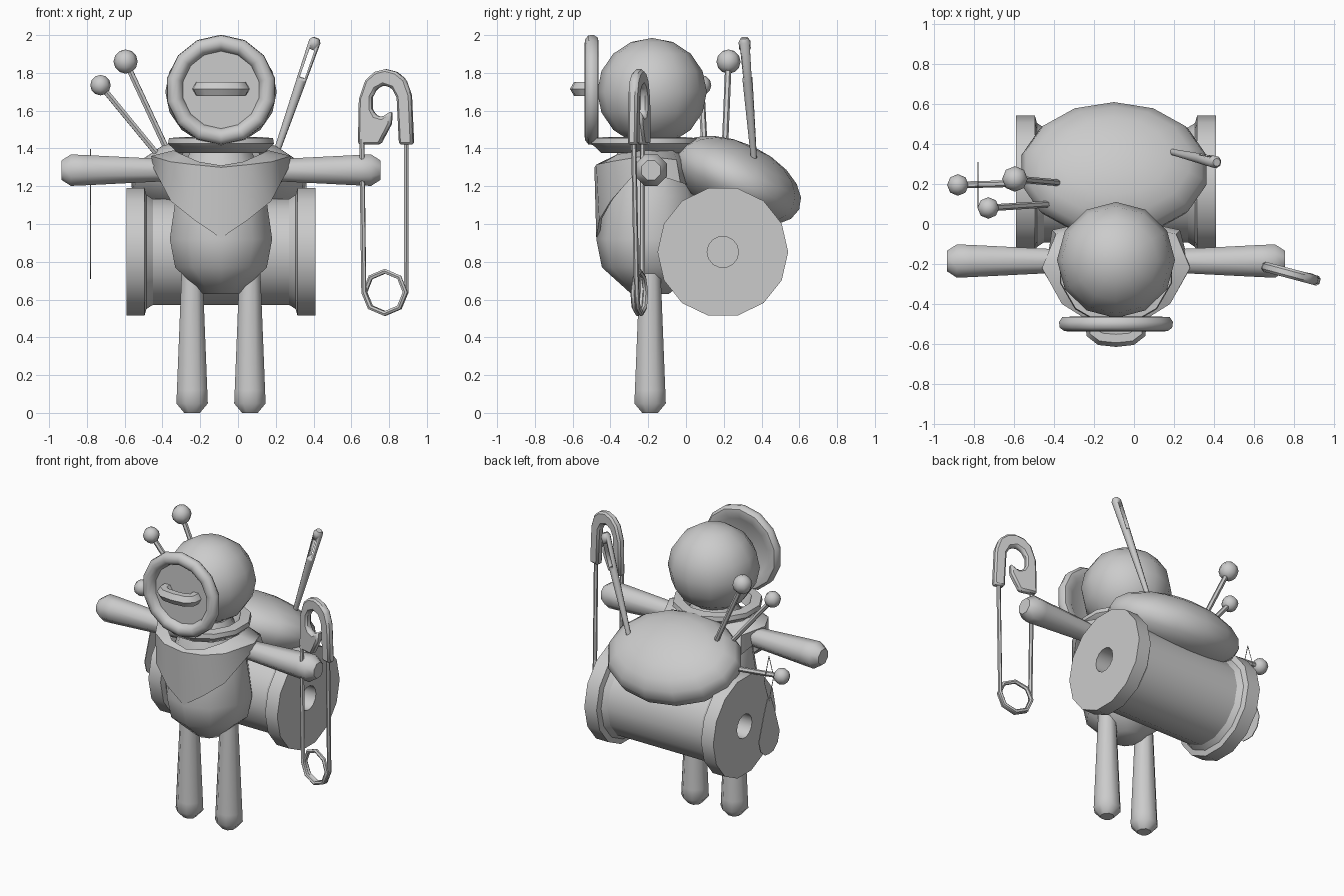
import bpy, bmesh, math
from mathutils import Vector, Matrix

if "Cube" in bpy.data.objects:
    bpy.data.objects.remove(bpy.data.objects["Cube"])

grey = bpy.data.materials.new("plain_grey")
grey.diffuse_color = (0.6, 0.6, 0.6, 1)
grey.use_nodes = True
grey.node_tree.nodes["Principled BSDF"].inputs["Base Color"].default_value = grey.diffuse_color
CX = -0.09                                   # doll's centre line


def finish(name, bm, angle=50):
    """Turn a bmesh into an object, smooth below the given edge angle."""
    bmesh.ops.recalc_face_normals(bm, faces=bm.faces)
    for f in bm.faces:
        f.smooth = True
    for e in bm.edges:
        e.smooth = len(e.link_faces) == 2 and e.calc_face_angle(0) < math.radians(angle)
    me = bpy.data.meshes.new(name)
    bm.to_mesh(me)
    bm.free()
    me.materials.append(grey)
    ob = bpy.data.objects.new(name, me)
    bpy.context.collection.objects.link(ob)
    return ob


def loft(name, rings, closed=False, caps=True, angle=50):
    """Skin a list of point rings."""
    bm = bmesh.new()
    vs = [[bm.verts.new(p) for p in r] for r in rings]
    n = len(vs[0])
    for k in range(len(vs) if closed else len(vs) - 1):
        a, b = vs[k], vs[(k + 1) % len(vs)]
        for i in range(n):
            j = (i + 1) % n
            bm.faces.new((a[i], a[j], b[j], b[i]))
    if caps and not closed:
        bm.faces.new(vs[0])
        bm.faces.new(vs[-1])
    return finish(name, bm, angle)


def lathe(name, profile, start, axis, n=12, phase=0.0, closed=False, angle=50):
    """Revolve (radius, height) pairs around an axis."""
    m = Matrix.Translation(start) @ Vector(axis).to_track_quat('Z', 'Y').to_matrix().to_4x4()
    rings = [[m @ Vector((r * math.cos(t), r * math.sin(t), h))
              for t in [2 * math.pi * (i + phase) / n for i in range(n)]] for r, h in profile]
    return loft(name, rings, closed, angle=angle)


def ball(name, c, r, tilt=0, seg=12, rows=8):
    bm = bmesh.new()
    m = Matrix.Translation(c) @ Matrix.Rotation(tilt, 4, 'X') @ Matrix.Diagonal((*r, 1))
    bmesh.ops.create_uvsphere(bm, u_segments=seg, v_segments=rows, radius=1, matrix=m)
    return finish(name, bm)


def tube(name, pts, r, res=1):
    """Sweep a round section along a path."""
    cu = bpy.data.curves.new(name, 'CURVE')
    cu.dimensions = '3D'
    cu.bevel_depth, cu.bevel_resolution, cu.use_fill_caps = r, res, True
    sp = cu.splines.new('POLY')
    sp.points.add(len(pts) - 1)
    for p, q in zip(sp.points, pts):
        p.co = (*q, 1)
    ob = bpy.data.objects.new(name, cu)
    bm = bmesh.new()
    me = bpy.data.meshes.new_from_object(ob)
    bm.from_mesh(me)
    bpy.data.objects.remove(ob)
    return finish(name, bm)


def slab(name, outline, m, depth):
    """Extrude a flat outline through its own thickness."""
    bm = bmesh.new()
    vs = [bm.verts.new(m @ Vector((u, -depth / 2, v))) for u, v in outline]
    f = bm.faces.new(vs)
    g = bmesh.ops.extrude_face_region(bm, geom=[f])["geom"]
    d = m.to_3x3() @ Vector((0, depth, 0))
    bmesh.ops.translate(bm, verts=[v for v in g if isinstance(v, bmesh.types.BMVert)], vec=d)
    return finish(name, bm)


# head and button face with its thread
ball("head", (CX, -0.18, 1.70), (0.295, 0.29, 0.285))
lathe("button_face", [(0.001, -0.005), (0.205, -0.005), (0.215, 0.022), (0.24, 0.037), (0.265, 0.035),
      (0.288, 0.018), (0.292, -0.01), (0.275, -0.035), (0.23, -0.037), (0.205, -0.02), (0.001, -0.02)],
      (CX, -0.50, 1.71), (0, -1, 0), 14, 0.5)
tube("button_thread", [(CX + dx, y, 1.715) for dx, y in
     [(-0.11, -0.49), (-0.11, -0.54), (-0.075, -0.565), (0, -0.572), (0.075, -0.565), (0.11, -0.54), (0.11, -0.49)]],
     0.042)

# body and limbs
lathe("body", [(0.10, 0.63), (0.255, 0.77), (0.285, 0.92), (0.25, 1.15), (0.20, 1.32), (0.14, 1.45)],
      (CX, -0.19, 0), (0, 0, 1), 10, 0.5)
for side, s in (("left", -1), ("right", 1)):
    lathe(side + "_leg", [(0.045, 0), (0.09, 0.05), (0.087, 0.12), (0.06, 0.75)],
          (CX + s * 0.153, -0.19, 0), (0, 0, 1), 8, 0.5)
    lathe(side + "_arm", [(0.055, 0), (0.09, 0.05), (0.087, 0.12), (0.058, 0.65)],
          (CX + s * 0.845, -0.185, 1.285), (-s, 0, 0), 8, 0.5)

# neckerchief: rolled collar and hanging cloth
lathe("collar", [(0.22, 1.46), (0.285, 1.455), (0.29, 1.425), (0.235, 1.375), (0.19, 1.38)],
      (CX, -0.22, 0), (0, 0, 1), 12, 0.5, closed=True)
top = [(0, -0.45, 1.31), (0.12, -0.43, 1.33), (0.21, -0.36, 1.37), (0.25, -0.22, 1.39), (0.19, -0.07, 1.39), (0, 0.0, 1.39)]
mid = [(0, -0.485, 1.30), (0.15, -0.475, 1.315), (0.27, -0.40, 1.33), (0.37, -0.22, 1.36), (0.30, -0.05, 1.34), (0, 0.02, 1.34)]
low = [(0, -0.475, 0.925), (0.14, -0.46, 1.02), (0.265, -0.40, 1.12), (0.355, -0.25, 1.29), (0.32, -0.03, 1.22), (0, 0.04, 1.2)]
inner = [(x * 0.94, -0.2 + (y + 0.2) * 0.94, z + 0.01) for x, y, z in low]


def both(half):
    ring = half + [(-x, y, z) for x, y, z in half[-2:0:-1]]
    return [(x + CX, y, z) for x, y, z in ring]


loft("neckerchief", [both(r) for r in (top, mid, low, inner)], closed=True)

# thread spool with a hole through it
H, F, B, D = 0.083, 0.346, 0.31, 0.287
lathe("spool", [(H, 0), (F, 0), (F, 0.095), (B, 0.105), (D, 0.14), (D, 0.86), (B, 0.895), (F, 0.905), (F, 1), (H, 1)],
      (-0.59, 0.195, 0.852), (1, 0, 0), 14, 0, closed=True, angle=28)

# pincushion
ball("pincushion", (-0.10, 0.27, 1.23), (0.475, 0.363, 0.20), math.radians(-25), 14, 10)

# ball-headed pins
for i, (head, base, r) in enumerate([((-0.595, 0.225, 1.86), (-0.37, 0.205, 1.38), 0.064),
                                     ((-0.728, 0.08, 1.735), (-0.42, 0.1, 1.36), 0.054),
                                     ((-0.88, 0.195, 1.28), (-0.48, 0.205, 1.24), 0.054)]):
    ball(f"pin_head_{i + 1}", head, (r, r, r), 0, 8, 6)
    d = Vector(base) - Vector(head)
    lathe(f"pin_shaft_{i + 1}", [(0.017, 0), (0.017, d.length)], head, d, 6)

# sewing needle with a slotted eye
foot, tip = Vector((0.19, 0.36, 1.34)), Vector((0.413, 0.308, 1.985))
d = tip - foot
L = d.length
needle = lathe("needle", [(0.016, 0), (0.027, L * 0.65), (0.032, L * 0.97), (0.02, L)], foot, d, 8, 0.5)
bm = bmesh.new()
across = d.cross(Vector((0, 1, 0))).normalized()
rot = Matrix((across, d.normalized().cross(across), d.normalized())).transposed().to_4x4()
bmesh.ops.create_cube(bm, size=1, matrix=Matrix.Translation(foot + d * 0.79) @ rot @ Matrix.Diagonal((0.028, 0.3, 0.16, 1)))
cutter = finish("eye_cutter", bm)
cutter.hide_render = True
mod = needle.modifiers.new("eye", 'BOOLEAN')
mod.object, mod.operation = cutter, 'DIFFERENCE'
bpy.context.view_layer.objects.active = needle
bpy.ops.object.modifier_apply(modifier="eye")
bpy.data.objects.remove(cutter)

# safety pin: clasp and coiled wire
M = Matrix.Translation((0.783, -0.248, 0)) @ Matrix.Rotation(math.radians(-15), 4, 'Z')
clasp = [(-0.15, 1.42), (-0.145, 1.66), (-0.11, 1.76), (-0.06, 1.805), (0, 1.82), (0.06, 1.805), (0.11, 1.765),
         (0.14, 1.68), (0.152, 1.42), (0.075, 1.42), (0.062, 1.67), (0.035, 1.72), (-0.01, 1.735), (-0.05, 1.715),
         (-0.075, 1.67), (-0.075, 1.61), (-0.055, 1.575), (-0.02, 1.565), (0.035, 1.60), (0.03, 1.53), (-0.03, 1.42)]
ob = slab("safety_pin_clasp", clasp, M, 0.05)
bev = ob.modifiers.new("round", 'BEVEL')
bev.width, bev.segments, bev.limit_method = 0.012, 1, 'ANGLE'
wire = [(-0.128, -0.015, 1.45)]
for i in range(13):                          # one and a half turns from left to right
    t = math.pi * (1 + i / 4)
    wire.append((-0.005 + 0.112 * math.cos(t), -0.015 + 0.03 * i / 12, 0.638 + 0.112 * math.sin(t)))
wire.append((0.112, 0.0, 1.45))
tube("safety_pin_wire", [M @ Vector(p) for p in wire], 0.014)

# needle threader: flat teardrop handle and thin diamond loop
N = Matrix.Translation((-0.78, 0.195, 0)) @ Matrix.Rotation(math.radians(90), 4, 'Z')
slab("threader_handle", [(0.02, 1.10), (0.06, 1.0), (0.115, 0.83), (0.095, 0.76), (0.045, 0.715), (0, 0.71),
     (-0.045, 0.715), (-0.095, 0.76), (-0.115, 0.83), (-0.06, 1.0), (-0.02, 1.10)], N, 0.005)
tube("threader_loop", [N @ Vector((u, 0, v)) for u, v in
     [(0.0, 1.08), (0.052, 1.23), (0, 1.395), (-0.052, 1.23), (0.0, 1.08)]], 0.003, 0)
